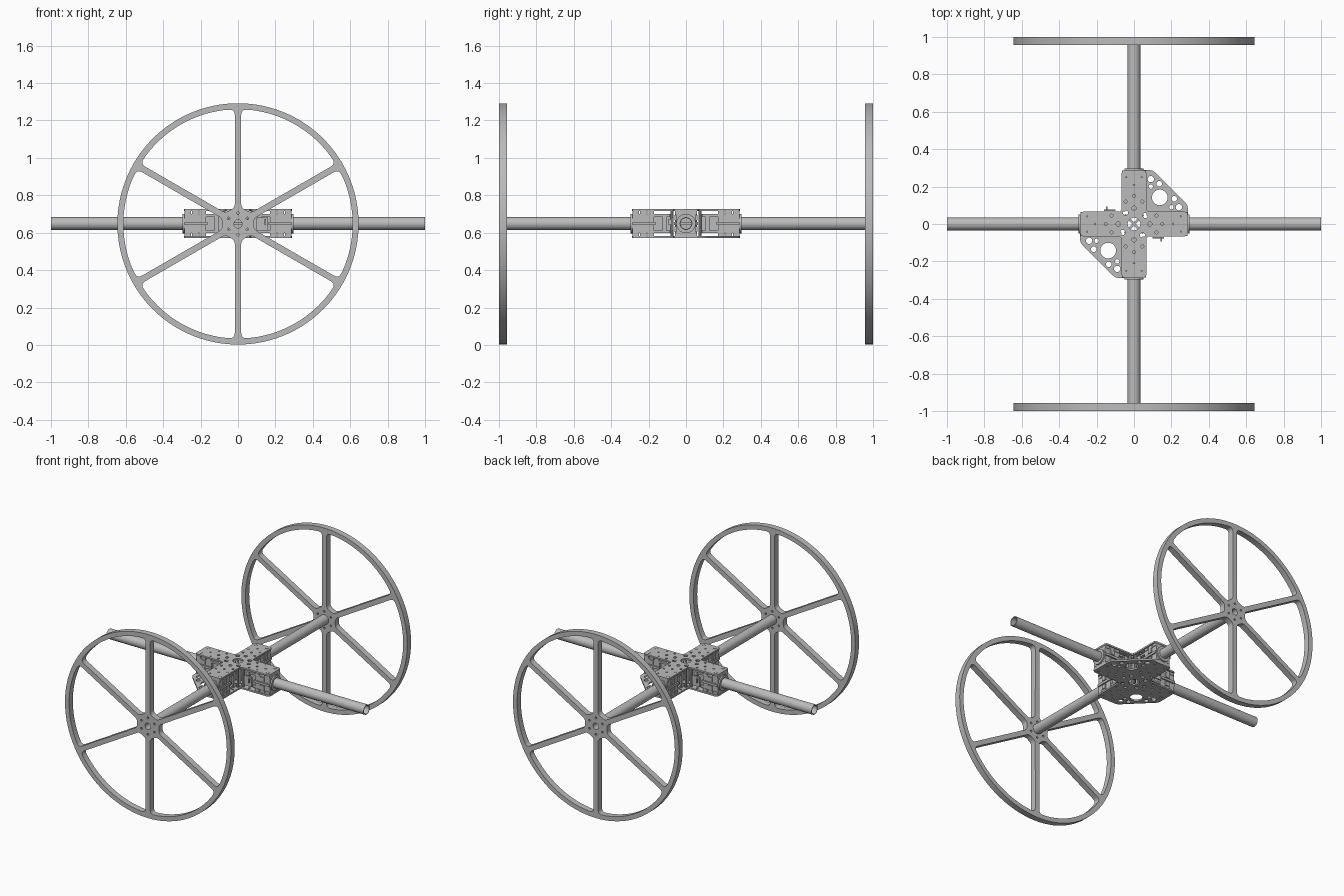
import bpy, bmesh
from math import pi, sin, cos, radians
from mathutils import Matrix, Vector

cube = bpy.data.objects.get("Cube")
if cube:
    bpy.data.objects.remove(cube)

grey = bpy.data.materials.new("plain_grey")
grey.use_nodes = True
grey.diffuse_color = (0.5, 0.5, 0.5, 1)
for node in grey.node_tree.nodes:
    if node.type == 'BSDF_PRINCIPLED':
        node.inputs["Base Color"].default_value = (0.5, 0.5, 0.5, 1)

AXLE = 0.647      # height of wheel centres and tubes
parts = []


def finish(name, mesh, matrix):
    mesh.transform(matrix)
    mesh.materials.clear()
    mesh.materials.append(grey)
    ob = bpy.data.objects.new(name, mesh)
    bpy.context.scene.collection.objects.link(ob)
    parts.append(ob)
    return ob


def circle(x, y, r, n=16, turn=0.0):
    return [(x + r * cos(turn + 2 * pi * i / n), y + r * sin(turn + 2 * pi * i / n)) for i in range(n)]


def rounded(corners, steps=5):
    """Round each (x, y, radius) corner of a closed outline."""
    out = []
    for i, (x, y, r) in enumerate(corners):
        p = Vector((x, y))
        if r == 0:
            out.append((x, y))
            continue
        before = Vector(corners[i - 1][:2]) - p
        after = Vector(corners[(i + 1) % len(corners)][:2]) - p
        a = p + before.normalized() * min(r, before.length * 0.5)
        b = p + after.normalized() * min(r, after.length * 0.5)
        for k in range(steps + 1):
            t = k / steps
            q = a * (1 - t) ** 2 + p * 2 * t * (1 - t) + b * t * t
            out.append((q.x, q.y))
    return out


def plate(name, loops, depth, matrix):
    """Extrude an outline with holes, centred on its own plane."""
    cu = bpy.data.curves.new(name + "_outline", 'CURVE')
    cu.dimensions = '2D'
    cu.fill_mode = 'BOTH'
    cu.extrude = depth / 2
    for loop in loops:
        sp = cu.splines.new('POLY')
        sp.points.add(len(loop) - 1)
        for pt, (x, y) in zip(sp.points, loop):
            pt.co = (x, y, 0, 1)
        sp.use_cyclic_u = True
    tmp = bpy.data.objects.new(name + "_outline", cu)
    bpy.context.scene.collection.objects.link(tmp)
    bpy.context.view_layer.update()
    mesh = bpy.data.meshes.new_from_object(tmp.evaluated_get(bpy.context.evaluated_depsgraph_get()))
    bpy.data.objects.remove(tmp)
    bpy.data.curves.remove(cu)
    bm = bmesh.new()
    bm.from_mesh(mesh)
    bmesh.ops.remove_doubles(bm, verts=bm.verts, dist=1e-5)
    bmesh.ops.recalc_face_normals(bm, faces=bm.faces)
    bm.to_mesh(mesh)
    bm.free()
    mesh.name = name
    return finish(name, mesh, matrix)


def box(name, centre, size, matrix):
    mesh = bpy.data.meshes.new(name)
    bm = bmesh.new()
    bmesh.ops.create_cube(bm, size=1, matrix=Matrix.Translation(centre) @ Matrix.Diagonal((*size, 1)))
    bm.to_mesh(mesh)
    bm.free()
    return finish(name, mesh, matrix)


# Spoked wheels: one outline with six rounded windows
def window(angle):
    half, inner, rim = 0.017, 0.085, 0.613
    d = radians(30)
    y_in = inner * sin(d) / cos(d) - half / cos(d)
    end = d - half / rim
    pts = [(inner, -y_in, 0.02), (rim * cos(end), -rim * sin(end), 0.032)]
    for k in range(-8, 9):
        a = (end - 0.1) * k / 8
        pts.append((rim * cos(a), rim * sin(a), 0))
    pts += [(rim * cos(end), rim * sin(end), 0.032), (inner, y_in, 0.02)]
    c, s = cos(angle), sin(angle)
    return [(x * c - y * s, x * s + y * c) for x, y in rounded(pts)]


wheel_loops = [circle(0, 0, 0.645, 120), circle(0, 0, 0.022, 24)]
wheel_loops += [window(i * pi / 3) for i in range(6)]
for i in range(6):
    a = pi / 6 + i * pi / 3
    wheel_loops.append(circle(0.058 * cos(a), 0.058 * sin(a), 0.007, 10))
for side, label in ((-1, "front"), (1, "back")):
    place = Matrix.Translation((0, side * 0.979, AXLE)) @ Matrix.Rotation(pi / 2, 4, 'X')
    plate(label + "_wheel", wheel_loops, 0.042, place)

# Centre plates: a cross above, a cross with two corner wings below
W, L, C = 0.066, 0.288, 0.018
cross = []
for q in range(4):
    c, s = (1, 0, -1, 0)[q], (0, 1, 0, -1)[q]
    for x, y, r in ((L, -W, C), (L, W, C), (W, W, 0.02)):
        cross.append((x * c - y * s, x * s + y * c, r))
winged = []
for c in (1, -1):
    for x, y, r in ((L, -W, C), (L, 0.1, C), (0.1, L, C), (-W, L, C), (-W, W, 0.02)):
        winged.append((x * c, y * c, r))

holes = [circle(0, 0, 0.034, 24)]
for q in range(4):
    c, s = cos(q * pi / 2), sin(q * pi / 2)
    for x, y, r in ((0.26, 0.042, 0.011), (0.26, -0.042, 0.011), (0.215, 0, 0.008), (0.15, 0, 0.008),
                    (0.18, 0.045, 0.006), (0.18, -0.045, 0.006), (0.12, 0.045, 0.008),
                    (0.12, -0.045, 0.008), (0.085, 0, 0.012), (0.06, 0.045, 0.014)):
        holes.append(circle(x * c - y * s, x * s + y * c, r, 12))
wing_holes = []
for c in (1, -1):
    wing_holes.append(circle(0.138 * c, 0.142 * c, 0.042, 28))
    for x, y, r in ((0.09, 0.24, 0.017), (0.09, 0.2, 0.012), (0.135, 0.215, 0.015),
                    (0.24, 0.09, 0.017), (0.2, 0.09, 0.012), (0.215, 0.135, 0.015)):
        wing_holes.append(circle(x * c, y * c, r, 14))
plate("top_plate", [rounded(cross, 3)] + holes, 0.011, Matrix.Translation((0, 0, 0.7205)))
plate("bottom_plate", [rounded(winged, 3)] + holes + wing_holes, 0.011, Matrix.Translation((0, 0, 0.5775)))

# Four arms: tube, split clamp, pads, collar and bolts, modelled along +x then turned
for name, turn, reach in (("left", 0, 1.0), ("back", 1, 0.958), ("right", 2, 1.0), ("front", 3, 0.958)):
    m = Matrix.Translation((0, 0, AXLE + 0.002)) @ Matrix.Rotation(turn * pi / 2, 4, 'Z')
    along = Matrix.Rotation(pi / 2, 4, 'Y')

    def ring(label, r_out, r_in, x0, x1, sides):
        plate(name + label, [circle(0, 0, r_out, sides), circle(0, 0, r_in, sides)], x1 - x0,
              m @ Matrix.Translation(((x0 + x1) / 2, 0, 0)) @ along)

    ring("_tube", 0.034, 0.029, 0.17, reach, 32)
    ring("_collar", 0.052, 0.033, 0.286, 0.296, 24)
    box(name + "_arm_core", (0.125, 0, 0), (0.1, 0.07, 0.1), m)
    for up in (1, -1):
        # Clamp halves with a narrow split between them
        box(name + "_clamp", (0.228, 0, up * 0.027), (0.116, 0.108, 0.048), m)
        box(name + "_clamp_rib", (0.228, 0, up * 0.03), (0.03, 0.122, 0.03), m)
        for x in (0.188, 0.228, 0.268):
            box(name + "_pad", (x, 0, up * 0.061), (0.034, 0.116, 0.026), m)
        for y in (0.042, -0.042):
            plate(name + "_bolt", [circle(0.26, y, 0.0095, 6)], 0.156, m)
        # Inner bracket rails
        box(name + "_inner_rail", (0.13, 0, up * 0.043), (0.09, 0.1, 0.014), m)
    for y in (1, -1):
        box(name + "_clamp_flange", (0.225, y * 0.058, 0), (0.122, 0.01, 0.016), m)
        box(name + "_bracket_side", (0.115, y * 0.048, 0), (0.02, 0.012, 0.1), m)
        plate(name + "_spacer", [circle(0.075, y * 0.05, 0.009, 10)], 0.14, m)

# Thin centre cross seen in the middle opening
for turn in (0, 1):
    m = Matrix.Translation((0, 0, AXLE)) @ Matrix.Rotation(pi / 4 + turn * pi / 2, 4, 'Z')
    box("centre_cross", (0, 0, 0), (0.14, 0.012, 0.1), m)

# Small switch brackets in the two open corners
for turn in (0, pi):
    m = Matrix.Translation((0, 0, AXLE)) @ Matrix.Rotation(turn, 4, 'Z')
    box("switch_bracket", (0.13, -0.073, 0), (0.06, 0.008, 0.07), m)
    box("switch_tab", (0.145, -0.083, 0.01), (0.008, 0.02, 0.03), m)

# Smooth the round surfaces, keep machined edges crisp
bpy.ops.object.select_all(action='DESELECT')
for ob in parts:
    ob.select_set(True)
bpy.context.view_layer.objects.active = parts[0]
bpy.ops.object.shade_smooth_by_angle(angle=radians(30))
